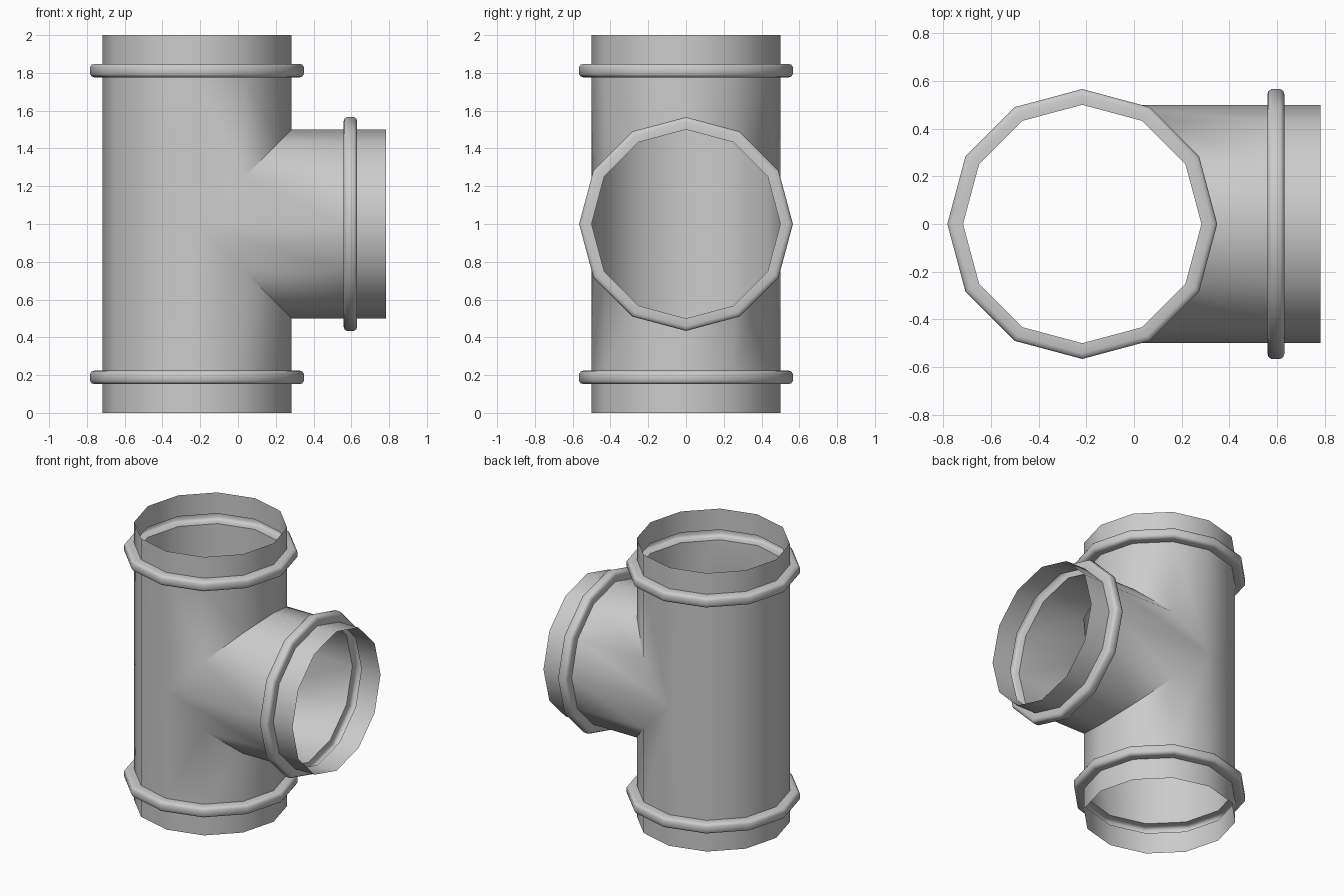
import bpy, bmesh, math

if "Cube" in bpy.data.objects:
    bpy.data.objects.remove(bpy.data.objects["Cube"])

SIDES, R, AXIS_X = 12, 0.5, -0.217

# Wall profile from an open end inwards: (radius, distance from pipe centre), with hollow bead
BEAD = 0.812
PROFILE = [(R, 1.0), (R, BEAD + 0.036), (0.542, BEAD + 0.036), (0.558, BEAD + 0.031), (0.566, BEAD + 0.019),
           (0.566, BEAD - 0.019), (0.558, BEAD - 0.031), (0.542, BEAD - 0.036), (R, BEAD - 0.036)]


def arm(bm, place, seam):
    """Sweep the profile round a 12-sided arm and end it on the mitre seam."""
    angles = [2 * math.pi * i / SIDES for i in range(SIDES)]
    rows = [[bm.verts.new(place(r * math.cos(a), r * math.sin(a), d)) for a in angles]
            for r, d in PROFILE]
    rows.append([bm.verts.new(place(R * math.cos(a), R * math.sin(a), seam(R * math.cos(a))))
                 for a in angles])
    for top, low in zip(rows, rows[1:]):
        for i in range(SIDES):
            j = (i + 1) % SIDES
            bm.faces.new((top[i], top[j], low[j], low[i]))


bm = bmesh.new()
# Upper and lower halves of the main pipe, cut where the branch enters
for s in (1, -1):
    arm(bm, lambda u, v, d, s=s: (AXIS_X + u, v, 1 + s * d), lambda u: max(0, u))
# Side branch
arm(bm, lambda u, v, d: (AXIS_X + d, v, 1 + u), abs)

bmesh.ops.remove_doubles(bm, verts=bm.verts, dist=1e-4)
bmesh.ops.recalc_face_normals(bm, faces=bm.faces)
# Make sure the normals point away from the pipe axis
back = min(bm.faces, key=lambda f: f.calc_center_median().x)
if back.normal.x > 0:
    bmesh.ops.reverse_faces(bm, faces=bm.faces)

mesh = bpy.data.meshes.new("pipe_tee")
bm.to_mesh(mesh)
bm.free()
tee = bpy.data.objects.new("pipe_tee", mesh)
bpy.context.collection.objects.link(tee)
bpy.context.view_layer.objects.active = tee
tee.select_set(True)
bpy.ops.object.shade_smooth_by_angle(angle=math.radians(50))
